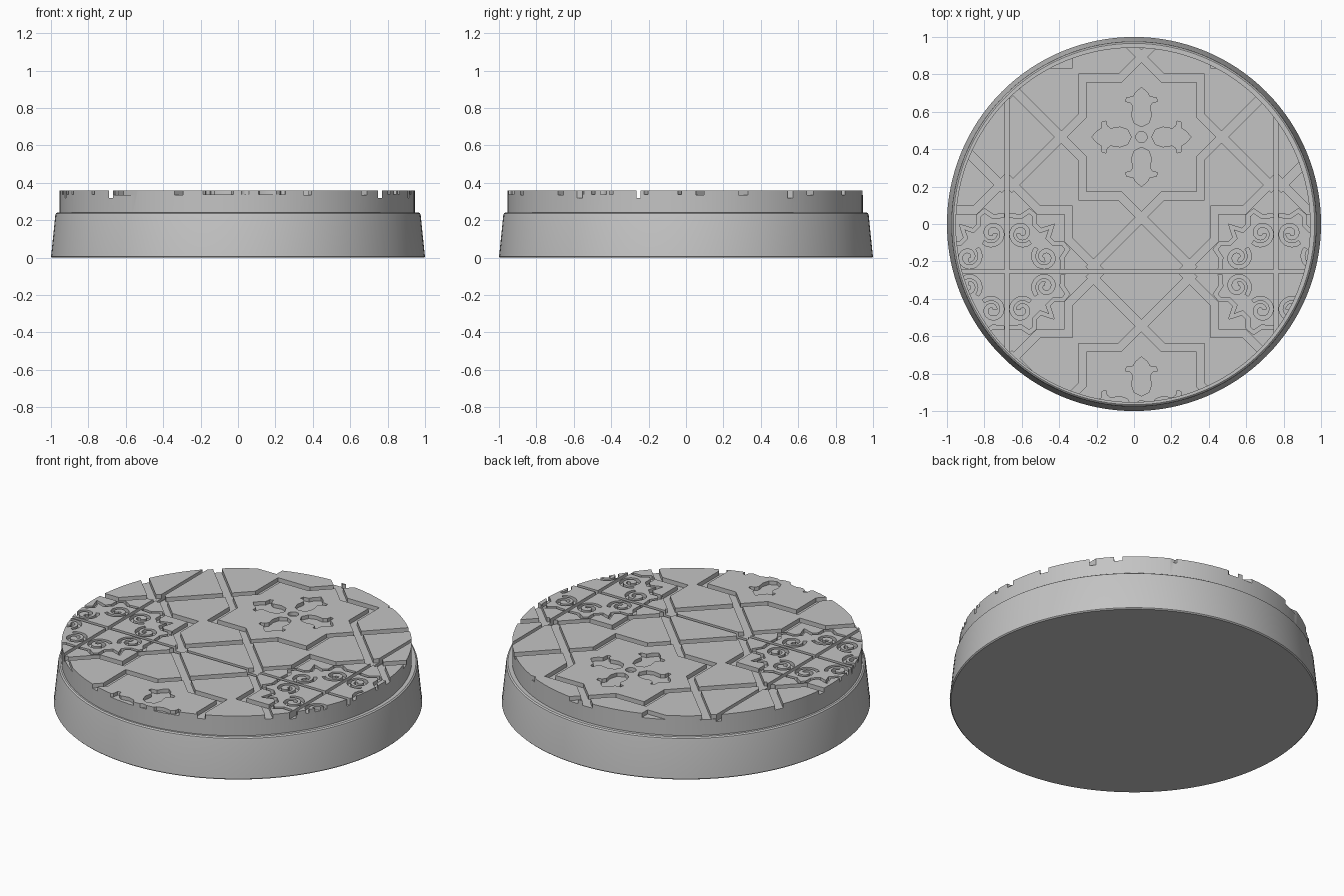
import bpy, bmesh, math
from mathutils import Vector, Matrix

cube = bpy.data.objects.get("Cube")
if cube:
    bpy.data.objects.remove(cube, do_unlink=True)

TOP, CUT_TOP = 0.36, 0.42
TILE = 1.44
CENTRE = Vector((0.04, 0.465))          # middle of the main tile
CORNER = CENTRE - Vector((TILE / 2, TILE / 2))
DISC_R = 0.95

stone = bpy.data.materials.new("stone_grey")
stone.use_nodes = True
stone.diffuse_color = (0.55, 0.55, 0.55, 1)
stone.node_tree.nodes["Principled BSDF"].inputs["Base Color"].default_value = (0.55, 0.55, 0.55, 1)


def make_object(name, bm):
    bmesh.ops.recalc_face_normals(bm, faces=bm.faces)
    mesh = bpy.data.meshes.new(name)
    bm.to_mesh(mesh)
    bm.free()
    mesh.materials.append(stone)
    ob = bpy.data.objects.new(name, mesh)
    bpy.context.collection.objects.link(ob)
    return ob


def lathe(name, profile, segs=128, offset=(0, 0)):
    bm = bmesh.new()
    rings = []
    for r, z in profile:
        angles = [2 * math.pi * i / segs for i in range(segs)]
        rings.append([bm.verts.new((offset[0] + r * math.cos(a), offset[1] + r * math.sin(a), z))
                      for a in angles])
    for lo, hi in zip(rings, rings[1:]):
        for i in range(segs):
            j = (i + 1) % segs
            bm.faces.new((lo[i], lo[j], hi[j], hi[i]))
    bm.faces.new(rings[0])
    bm.faces.new(rings[-1])
    return make_object(name, bm)


def near(pts):
    return min(p.length for p in pts) < DISC_R + 0.06


def strip(bm, pts, width, floor, closed=False):
    """Mitred channel cutter along a flat path."""
    n = len(pts)
    sections = []
    for i, p in enumerate(pts):
        before = pts[i - 1] if closed or i else None
        after = pts[(i + 1) % n] if closed or i < n - 1 else None
        d1 = (p - before).normalized() if before is not None else (after - p).normalized()
        d2 = (after - p).normalized() if after is not None else d1
        d = (d1 + d2).normalized()
        side = Vector((-d.y, d.x)) * (width / 2 / max(d.dot(d1), 0.5))
        a, b = p + side, p - side
        sections.append([bm.verts.new((q.x, q.y, z)) for q, z in
                         ((a, floor), (b, floor), (b, CUT_TOP), (a, CUT_TOP))])
    for i in range(n if closed else n - 1):
        s, t = sections[i], sections[(i + 1) % n]
        for k in range(4):
            m = (k + 1) % 4
            bm.faces.new((s[k], s[m], t[m], t[k]))
    if not closed:
        bm.faces.new(sections[0])
        bm.faces.new(sections[-1])


def prism(bm, pts, floor):
    """Filled pocket cutter."""
    lo = [bm.verts.new((p.x, p.y, floor)) for p in pts]
    hi = [bm.verts.new((p.x, p.y, CUT_TOP)) for p in pts]
    bm.faces.new(lo)
    bm.faces.new(hi)
    for i in range(len(pts)):
        j = (i + 1) % len(pts)
        bm.faces.new((lo[i], lo[j], hi[j], hi[i]))


def turned(pts, k, origin):
    rot = Matrix.Rotation(k * math.pi / 2, 2)
    return [rot @ Vector(p) + origin for p in pts]


def swap(pts):
    return [(y, x) for x, y in pts]


def star(node, box):
    """Eight-pointed outline: four nodes joined round a square."""
    quarter = [(node, 0), (box, node - box), (box, box), (node - box, box)]
    return [p for k in range(4) for p in turned(quarter, k, Vector((0, 0)))]


# Motif shapes around a tile middle or a tile corner
half_petal = [(0.04, 0.075), (0.053, 0.115), (0.045, 0.165), (0.06, 0.185), (0.085, 0.19),
              (0.08, 0.21), (0.045, 0.215), (0.03, 0.24)]
petal = [(0, 0.055)] + half_petal + [(0, 0.265)] + [(-x, y) for x, y in reversed(half_petal)]
button = [(0.03 * math.cos(a * math.pi / 8), 0.03 * math.sin(a * math.pi / 8)) for a in range(16)]

scroll = []
STEPS = 26
for i in range(STEPS + 1):
    t = i / STEPS
    a = -math.pi / 4 - (1 - t) * 2.7 * math.pi
    r = 0.015 + 0.052 * t
    scroll.append((0.078 + r * math.cos(a), 0.205 + r * math.sin(a)))
half_leaf = [(0.015, 0.3), (0.075, 0.295), (0.12, 0.325), (0.15, 0.3), (0.15, 0.25), (0.18, 0.22)]
leaf = half_leaf + [(0.24, 0.24)] + swap(reversed(half_leaf))

bands, ornaments, seams = bmesh.new(), bmesh.new(), bmesh.new()
BAND_FLOOR, ORNAMENT_FLOOR, SEAM_FLOOR = 0.335, 0.338, 0.32

for i in (-1, 0, 1):
    for j in (-1, 0, 1):
        shift = Vector((i * TILE, j * TILE))
        mid, corner = CENTRE + shift, CORNER + shift
        # Interlaced star bands
        for origin, shape in ((mid, star(0.43, 0.315)), (corner, star(0.5, 0.33))):
            pts = turned(shape, 0, origin)
            if near(pts):
                strip(bands, pts, 0.042, BAND_FLOOR, closed=True)
        for k in range(4):
            # Diagonal bands joining the stars
            for s in (-1, 1):
                pts = turned([(0.42, -0.01 * s), (0.71, 0.28 * s)], k, mid)
                if near(pts):
                    strip(bands, pts, 0.048, BAND_FLOOR)
            # Four-petal flower
            pts = turned(petal, k, mid)
            if near(pts):
                prism(ornaments, pts, ORNAMENT_FLOOR)
            # Corner scrollwork
            for shape in (scroll, swap(scroll), leaf):
                pts = turned(shape, k, corner)
                if near(pts):
                    strip(ornaments, pts, 0.02, ORNAMENT_FLOOR)
        pts = turned(button, 0, mid)
        if near(pts):
            prism(ornaments, pts, ORNAMENT_FLOOR)

# Straight joints between tiles
for x in (CORNER.x, CORNER.x + TILE):
    strip(seams, [Vector((x, -1.2)), Vector((x, 1.2))], 0.021, SEAM_FLOOR)
strip(seams, [Vector((-1.2, CORNER.y)), Vector((1.2, CORNER.y))], 0.021, SEAM_FLOOR)

# Tapered plinth with softened edges
base = lathe("plinth", [(0.994, 0), (1, 0.006), (0.998, 0.02), (0.977, 0.225),
                        (0.974, 0.236), (0.966, 0.242), (0.93, 0.242)])

# Tiled disc, carved by the cutters
disc = lathe("tiled_disc", [(DISC_R, 0.2), (DISC_R, TOP)], offset=(-0.005, -0.005))
cutters = []
for name, bm in (("band_cutter", bands), ("ornament_cutter", ornaments), ("seam_cutter", seams)):
    cutter = make_object(name, bm)
    cutter.hide_render = True
    cutters.append(cutter)
    mod = disc.modifiers.new(name, 'BOOLEAN')
    mod.operation = 'DIFFERENCE'
    mod.solver = 'EXACT'
    mod.use_self = True
    mod.object = cutter

bpy.context.view_layer.update()
graph = bpy.context.evaluated_depsgraph_get()
carved = bpy.data.meshes.new_from_object(disc.evaluated_get(graph))
disc.modifiers.clear()
disc.data = carved
for cutter in cutters:
    bpy.data.objects.remove(cutter, do_unlink=True)

bpy.ops.object.select_all(action='DESELECT')
for ob in (base, disc):
    ob.select_set(True)
bpy.context.view_layer.objects.active = base
bpy.ops.object.shade_smooth_by_angle(angle=math.radians(30))
